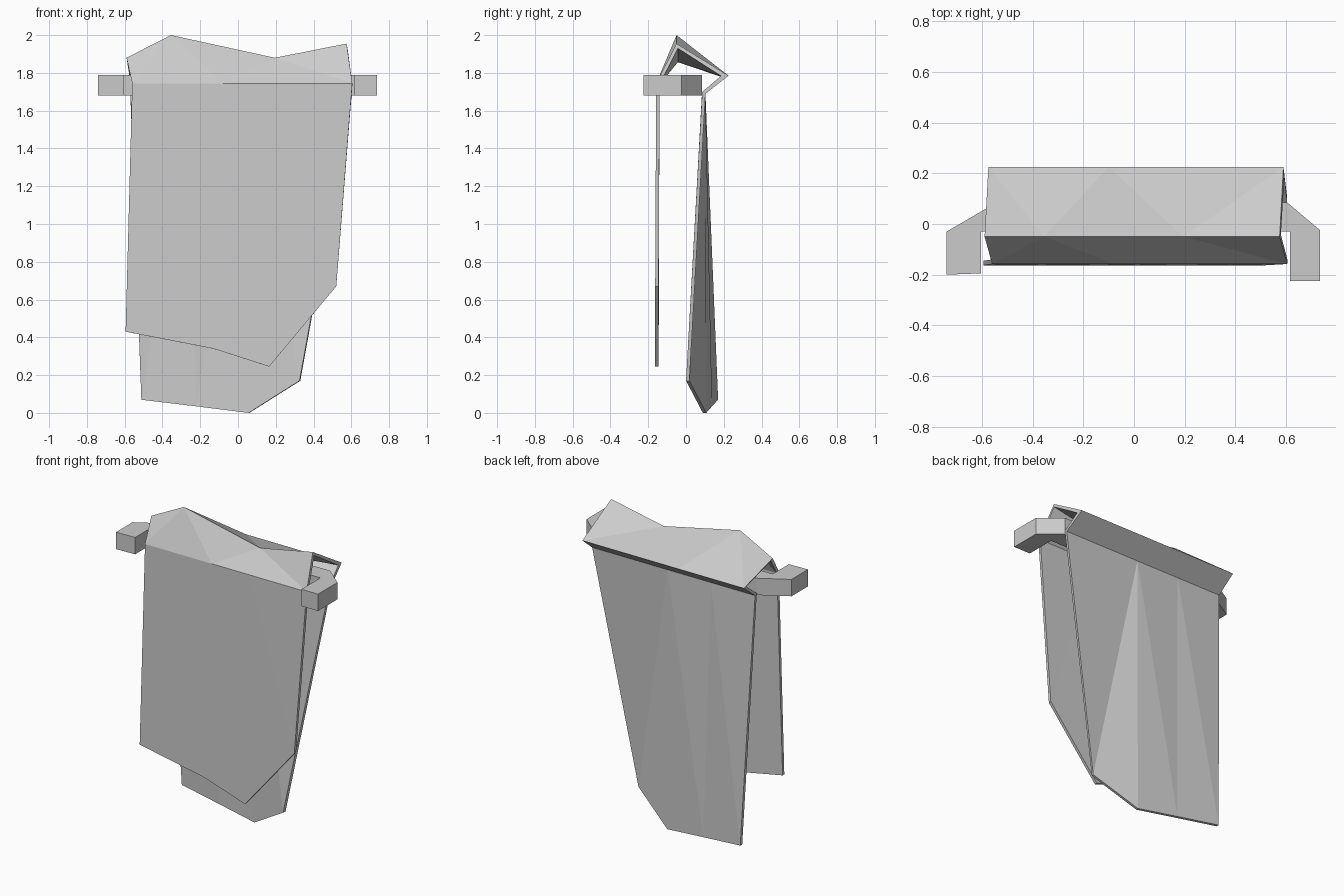
import bpy, bmesh

if "Cube" in bpy.data.objects:
    bpy.data.objects.remove(bpy.data.objects["Cube"])

grey = bpy.data.materials.new("light grey")
grey.diffuse_color = (0.6, 0.6, 0.6, 1)
grey.use_nodes = True
grey.node_tree.nodes["Principled BSDF"].inputs["Base Color"].default_value = grey.diffuse_color


def make_object(name, bm):
    mesh = bpy.data.meshes.new(name)
    bm.to_mesh(mesh)
    bm.free()
    mesh.materials.append(grey)
    obj = bpy.data.objects.new(name, mesh)
    bpy.context.collection.objects.link(obj)
    return obj


# Draped cloth: outer surface as rows from the front hem, over the ridge, to the back hem
rows = [
    [(-0.595, -0.163, 0.43), (-0.13, -0.163, 0.34), (0.165, -0.163, 0.245), (0.52, -0.163, 0.67)],
    [(-0.56, -0.158, 1.745), (-0.08, -0.158, 1.745), (0.19, -0.158, 1.745), (0.605, -0.158, 1.745)],
    [(-0.59, -0.05, 1.88), (-0.355, -0.05, 2.0), (0.195, -0.05, 1.88), (0.575, -0.05, 1.955)],
    [(-0.575, 0.225, 1.785), (-0.1, 0.225, 1.785), (0.2, 0.225, 1.785), (0.59, 0.225, 1.785)],
    [(-0.57, 0.103, 1.69), (-0.25, 0.103, 1.69), (0.06, 0.103, 1.69), (0.605, 0.103, 1.69)],
    [(-0.51, 0.17, 0.07), (-0.22, 0.138, 0.035), (0.06, 0.107, 0.0), (0.33, 0.018, 0.17)],
]
bm = bmesh.new()
grid = [[bm.verts.new(p) for p in row] for row in rows]
for a, b in zip(grid, grid[1:]):
    for j in range(3):
        bm.faces.new((a[j], a[j + 1], b[j + 1], b[j]))
bmesh.ops.triangulate(bm, faces=bm.faces[:], quad_method='SHORT_EDGE')
cloth = make_object("draped_cloth", bm)
solid = cloth.modifiers.new("thickness", 'SOLIDIFY')
solid.thickness = 0.018
solid.offset = -1
solid.use_even_offset = True

# Hanging bar with forward-bent ends: plan outline extruded upward
plan = [(-0.74, -0.2), (-0.605, -0.195), (-0.605, -0.03), (0.615, -0.03),
        (0.615, -0.225), (0.735, -0.225), (0.735, -0.025),
        (0.605, 0.085), (-0.56, 0.075), (-0.74, -0.03)]
bm = bmesh.new()
base = bm.faces.new([bm.verts.new((x, y, 1.68)) for x, y in plan])
ext = bmesh.ops.extrude_face_region(bm, geom=[base], use_keep_orig=True)
for v in ext["geom"]:
    if isinstance(v, bmesh.types.BMVert):
        v.co.z = 1.79
bmesh.ops.recalc_face_normals(bm, faces=bm.faces[:])
make_object("hanging_bar", bm)
